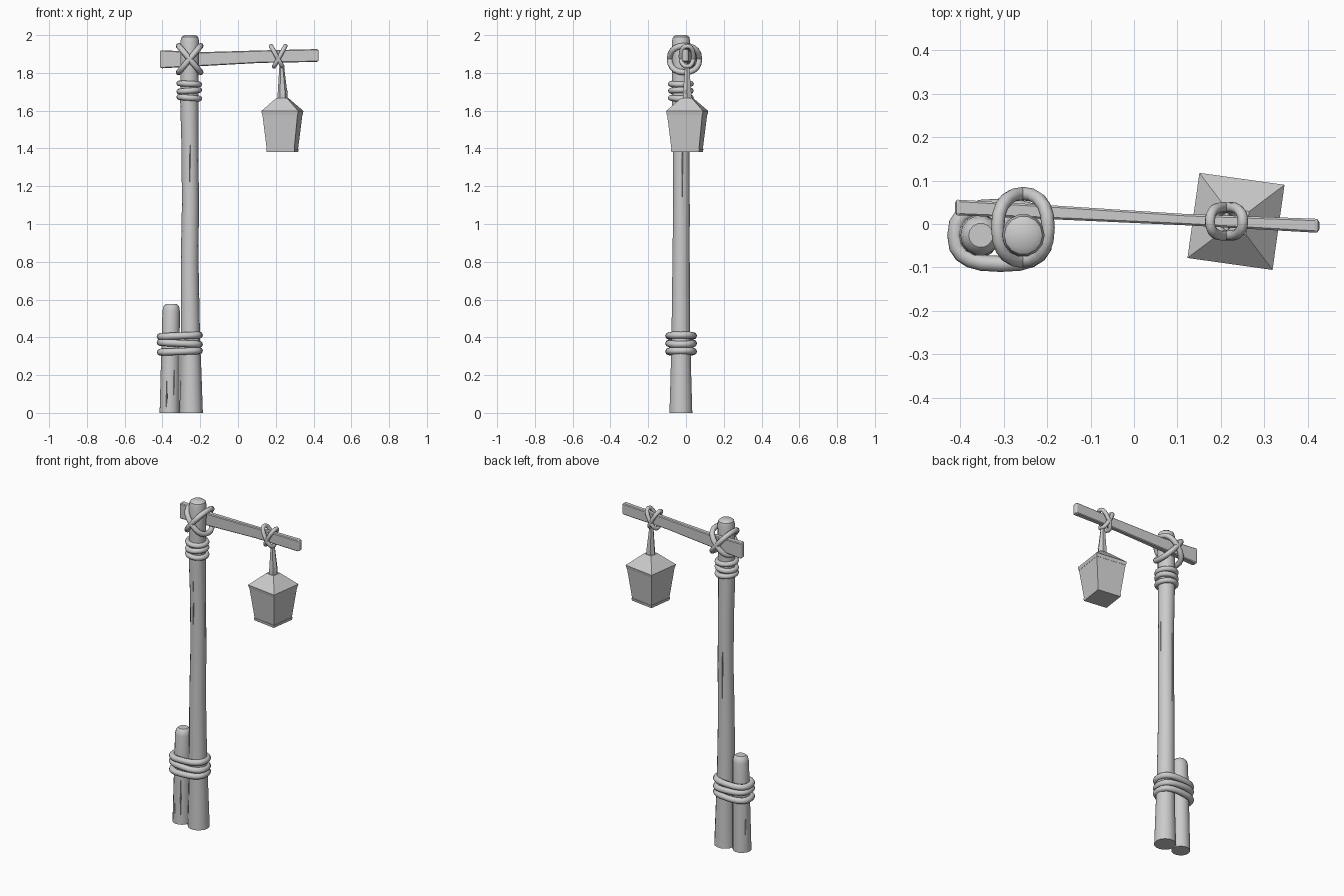
import bpy, bmesh
from math import sin, cos, pi, radians, copysign
from mathutils import Matrix, Vector

if "Cube" in bpy.data.objects:
    bpy.data.objects.remove(bpy.data.objects["Cube"])


def make_object(name, bm, smooth=None):
    bmesh.ops.recalc_face_normals(bm, faces=bm.faces)
    mesh = bpy.data.meshes.new(name)
    bm.to_mesh(mesh)
    bm.free()
    ob = bpy.data.objects.new(name, mesh)
    bpy.context.collection.objects.link(ob)
    if smooth:
        shade(ob, smooth)
    return ob


def shade(ob, angle):
    bpy.ops.object.select_all(action='DESELECT')
    ob.select_set(True)
    bpy.context.view_layer.objects.active = ob
    bpy.ops.object.shade_smooth_by_angle(angle=radians(angle))


def loft(name, loops, smooth=None, matrix=None):
    """Skin a stack of equal-length point loops and cap both ends."""
    bm = bmesh.new()
    rows = [[bm.verts.new(p) for p in loop] for loop in loops]
    n = len(rows[0])
    for a, b in zip(rows, rows[1:]):
        for i in range(n):
            j = (i + 1) % n
            bm.faces.new((a[i], a[j], b[j], b[i]))
    bm.faces.new(rows[0][::-1])
    bm.faces.new(rows[-1])
    if matrix:
        bm.transform(matrix)
    return make_object(name, bm, smooth)


def ring(x, y, z, r, n=14):
    return [(x + r * cos(2 * pi * i / n), y + r * sin(2 * pi * i / n), z) for i in range(n)]


def square(h, z):
    return [(-h, -h, z), (h, -h, z), (h, h, z), (-h, h, z)]


def rope(name, centre, ax, ay, slope, thick, power=1.0, slope_y=0.0, n=20):
    """Closed oval rope; slope lifts z along its x side, slope_y along y."""
    curve = bpy.data.curves.new(name, 'CURVE')
    curve.dimensions = '3D'
    curve.bevel_depth = thick
    curve.bevel_resolution = 2
    sp = curve.splines.new('POLY')
    sp.points.add(n - 1)
    for i, p in enumerate(sp.points):
        c, s = cos(2 * pi * i / n), sin(2 * pi * i / n)
        c, s = copysign(abs(c) ** power, c), copysign(abs(s) ** power, s)
        p.co = (centre[0] + ax * c, centre[1] + ay * s,
                centre[2] + slope * c + slope_y * s, 1)
    sp.use_cyclic_u = True
    ob = bpy.data.objects.new(name, curve)
    bpy.context.collection.objects.link(ob)
    bpy.ops.object.select_all(action='DESELECT')
    ob.select_set(True)
    bpy.context.view_layer.objects.active = ob
    bpy.ops.object.convert(target='MESH')
    shade(bpy.context.object, 60)


def carve(ob, cx, cy, r, cracks):
    """Cut thin pointed wood cracks (angle, z low, z high) into a post."""
    for ang, z0, z1 in cracks:
        a = radians(ang)
        d, t = Vector((cos(a), sin(a), 0)), Vector((-sin(a), cos(a), 0))
        c = Vector((cx, cy, 0)) + d * (r + 0.002)
        loops = []
        for f, w in ((0, 0.001), (0.4, 0.005), (1, 0.001)):
            p = c + Vector((0, 0, z0 + (z1 - z0) * f))
            loops.append([p + d * 0.02 - t * w * 2, p + d * 0.02 + t * w * 2, p - d * w * 2.5])
        cutter = loft("crack_cutter", loops)
        cutter.hide_render = True
        mod = ob.modifiers.new("crack", 'BOOLEAN')
        mod.operation = 'DIFFERENCE'
        mod.object = cutter
        bpy.context.view_layer.objects.active = ob
        bpy.ops.object.modifier_apply(modifier=mod.name)
        bpy.data.objects.remove(cutter)


# Tall post, slightly wavy
post = loft("tall_post", [ring(*p) for p in (
    (-0.248, -0.027, 0, 0.062), (-0.249, -0.027, 0.2, 0.056), (-0.252, -0.027, 0.4, 0.051),
    (-0.256, -0.026, 0.8, 0.047), (-0.252, -0.024, 1.1, 0.045), (-0.254, -0.025, 1.4, 0.045),
    (-0.258, -0.027, 1.65, 0.048), (-0.256, -0.027, 1.88, 0.049),
    (-0.255, -0.026, 1.97, 0.049), (-0.255, -0.026, 1.99, 0.044), (-0.255, -0.026, 2.0, 0.03))], 40)
carve(post, -0.253, -0.025, 0.044, ((-92, 1.18, 1.52), (8, 1.1, 1.6), (100, 0.9, 1.35)))

# Short support post
short = loft("short_post", [ring(*p) for p in (
    (-0.362, -0.027, 0, 0.053), (-0.358, -0.026, 0.3, 0.049), (-0.354, -0.026, 0.54, 0.046),
    (-0.353, -0.026, 0.565, 0.041), (-0.353, -0.026, 0.577, 0.028))], 40)
carve(short, -0.36, -0.026, 0.049, ((-65, 0.06, 0.3), (-110, 0.02, 0.17), (150, 0.08, 0.28)))

# Cross beam with worn ends, lashed behind the post
stations = ((-0.413, 0.038, 1.872, 0.015, 0.043), (-0.406, 0.038, 1.872, 0.018, 0.048),
            (-0.19, 0.027, 1.873, 0.016, 0.037), (0.12, 0.010, 1.886, 0.013, 0.033),
            (0.42, -0.004, 1.892, 0.016, 0.034), (0.427, -0.004, 1.892, 0.013, 0.029))
beam = loft("cross_beam", [[(x, y - hy, z - hz), (x, y + hy, z - hz), (x, y + hy, z + hz),
                            (x, y - hy, z + hz)] for x, y, z, hy, hz in stations])
bev = beam.modifiers.new("bevel", 'BEVEL')
bev.width, bev.segments = 0.005, 1

# Rope wraps: base pair, upper post, crossed lashing, lantern knot
for i, z in enumerate((0.325, 0.368, 0.408)):
    rope(f"base_rope_{i}", (-0.308, -0.026, z), 0.104, 0.066, (0.004, -0.005, 0.004)[i], 0.0185, 0.75)
for i, z in enumerate((1.668, 1.705, 1.742)):
    rope(f"upper_rope_{i}", (-0.258, -0.027, z), 0.053, 0.053, (-0.004, 0.004, -0.003)[i], 0.0155)
for side in (-1, 1):
    rope(f"cross_rope_{side + 1}", (-0.256, -0.008, 1.873), 0.058, 0.078, side * 0.07, 0.0155, 0.85)
    rope(f"knot_rope_{side + 1}", (0.213 + side * 0.008, 0.006, 1.888),
         0.030, 0.033, side * 0.054, 0.012, 0.85)

# Lantern hanger and its small eye
loft("hanger", [ring(0.234, 0.006, 1.655, 0.027, 6), ring(0.236, 0.006, 1.69, 0.026, 6),
                ring(0.231, 0.006, 1.84, 0.012, 6)])
rope("hanger_eye", (0.234, 0.003, 1.68), 0.022, 0.006, 0.02, 0.008, n=12)

# Lantern, turned and tilted a little
place = (Matrix.Translation((0.235, 0.006, 0)) @ Matrix.Rotation(radians(-8), 4, 'Z'))
loft("lantern_roof", [square(0.095, 1.578), square(0.099, 1.598), square(0.027, 1.668)], matrix=place)
loft("lantern_body", [square(0.073, 1.392), square(0.094, 1.58)], matrix=place)
loft("lantern_base", [square(0.074, 1.38), square(0.076, 1.396)], matrix=place)
